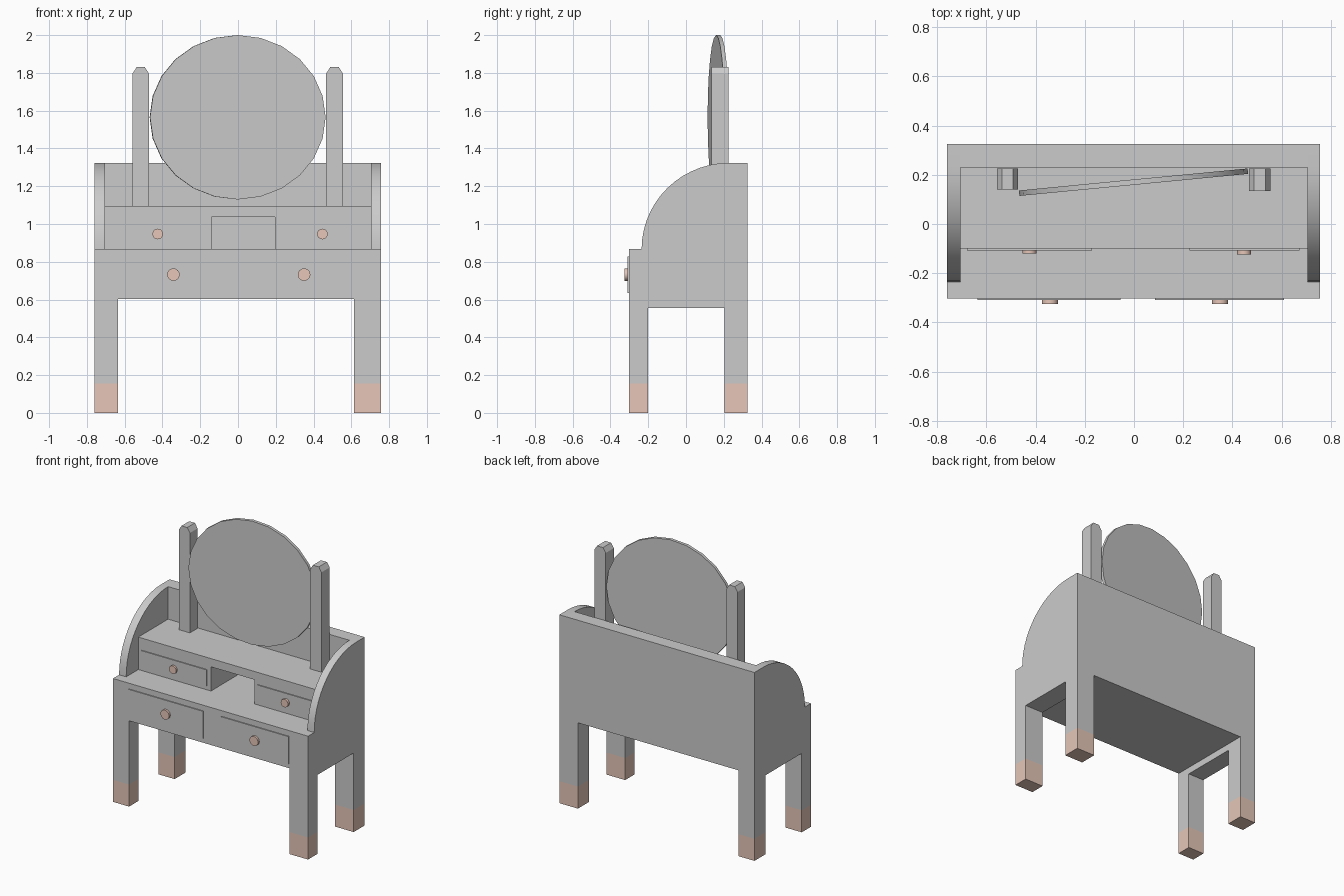
import bpy, bmesh, math
from mathutils import Matrix

if "Cube" in bpy.data.objects:
    bpy.data.objects.remove(bpy.data.objects["Cube"])


def material(name, rgb):
    m = bpy.data.materials.new(name)
    m.diffuse_color = (*rgb, 1)
    m.use_nodes = True
    m.node_tree.nodes["Principled BSDF"].inputs["Base Color"].default_value = m.diffuse_color
    return m


GREY = material("grey paint", (0.6, 0.6, 0.6))
PINK = material("dusty pink", (0.79, 0.565, 0.48))


def finish(name, bm, mat, smooth=False):
    bmesh.ops.recalc_face_normals(bm, faces=bm.faces)
    me = bpy.data.meshes.new(name)
    bm.to_mesh(me)
    bm.free()
    me.materials.append(mat)
    ob = bpy.data.objects.new(name, me)
    bpy.context.collection.objects.link(ob)
    if smooth:
        bpy.ops.object.select_all(action='DESELECT')
        ob.select_set(True)
        bpy.context.view_layer.objects.active = ob
        bpy.ops.object.shade_smooth_by_angle(angle=math.radians(30))
    return ob


def box(name, x, y, z, mat=GREY):
    bm = bmesh.new()
    bmesh.ops.create_cube(bm, size=1)
    for v in bm.verts:
        for i, (a, b) in enumerate((x, y, z)):
            v.co[i] = a if v.co[i] < 0 else b
    return finish(name, bm, mat)


def prism(name, pts, vec, mat=GREY, smooth=False):
    """Extrude a closed outline along vec."""
    bm = bmesh.new()
    f = bm.faces.new([bm.verts.new(p) for p in pts])
    r = bmesh.ops.extrude_face_region(bm, geom=[f])
    bmesh.ops.translate(bm, vec=vec, verts=[g for g in r["geom"] if isinstance(g, bmesh.types.BMVert)])
    return finish(name, bm, mat, smooth)


def cut(ob, *cutters):
    bpy.context.view_layer.objects.active = ob
    for c in cutters:
        mod = ob.modifiers.new("cut", 'BOOLEAN')
        mod.operation, mod.solver, mod.object = 'DIFFERENCE', 'EXACT', c
        bpy.ops.object.modifier_apply(modifier=mod.name)
        bpy.data.objects.remove(c)


X0, X1, Y0, Y1 = -0.76, 0.757, -0.303, 0.325
IN0, IN1 = -0.705, 0.705          # inner faces of the side panels
ZC, ZT, FOOT = 0.867, 1.095, 0.155

# lower cabinet with legs, cut out between the legs in both directions
cabinet = box("cabinet_and_legs", (X0, X1), (Y0, Y1), (FOOT, ZC))
cut(cabinet,
    box("front_gap", (-0.635, 0.613), (-1, 1), (-1, 0.603)),
    box("side_gap", (-1, 1), (-0.2, 0.203), (-1, 0.555)))

# coloured feet
for sx, xr in (("left", (X0, -0.635)), ("right", (0.613, X1))):
    for sy, yr in (("front", (Y0, -0.2)), ("back", (0.203, Y1))):
        box(f"{sy}_{sx}_foot", xr, yr, (0, FOOT), PINK)

# curved side panels and back panel
N = 14
arc = [(0.23 - 0.465 * math.cos(i / N * math.pi / 2),
        ZC + 0.457 * math.sin(i / N * math.pi / 2)) for i in range(N + 1)]
outline = arc + [(Y1, ZC + 0.457), (Y1, ZC)]
for name, a, b in (("left_side_panel", X0, IN0), ("right_side_panel", IN1, X1)):
    prism(name, [(a, y, z) for y, z in outline], (b - a, 0, 0), smooth=True)
box("back_panel", (IN0, IN1), (0.23, Y1), (ZC, ZC + 0.457))

# upper drawer tier with an open cubby
tier = box("upper_tier", (IN0, IN1), (-0.1, 0.23), (ZC, ZT))
cut(tier, box("cubby", (-0.14, 0.197), (-1, 0.21), (0.5, 1.037)))

# drawer fronts: thin plates
for name, x, y, z in (
        ("upper_left_drawer", (-0.68, -0.17), (-0.107, -0.1), (0.895, 1.01)),
        ("upper_right_drawer", (0.225, 0.672), (-0.107, -0.1), (0.895, 1.01)),
        ("lower_left_drawer", (-0.636, -0.055), (-0.31, Y0), (0.635, 0.827)),
        ("lower_right_drawer", (0.085, 0.61), (-0.31, Y0), (0.635, 0.827))):
    box(name, x, y, z)

# round knobs
for name, x, z, r, y0, y1 in (
        ("upper_left_knob", -0.425, 0.947, 0.028, -0.119, -0.1),
        ("upper_right_knob", 0.447, 0.947, 0.028, -0.124, -0.1),
        ("lower_left_knob", -0.342, 0.732, 0.033, -0.325, Y0),
        ("lower_right_knob", 0.35, 0.732, 0.033, -0.325, Y0)):
    ring = [(x + r * math.cos(i * math.pi / 12), y0, z + r * math.sin(i * math.pi / 12)) for i in range(24)]
    prism(name, ring, (0, y1 - y0, 0), PINK, smooth=True)

# mirror posts with chamfered tops
for name, a, b, y0 in (("left_post", -0.558, -0.472, 0.14), ("right_post", 0.467, 0.555, 0.135)):
    pts = [(a, ZT), (b, ZT), (b, 1.797), (b - 0.021, 1.83), (a + 0.021, 1.83), (a, 1.797)]
    prism(name, [(x, y0, z) for x, z in pts], (0, 0.225 - y0, 0))

# oval mirror, turned slightly
ring = [(0.467 * math.cos(i * math.pi / 12), -0.011, 0.435 * math.sin(i * math.pi / 12)) for i in range(24)]
mirror = prism("mirror", ring, (0, 0.022, 0), smooth=True)
mirror.data.transform(Matrix.Translation((-0.002, 0.17, 1.565)) @ Matrix.Rotation(math.radians(5.5), 4, 'Z'))
